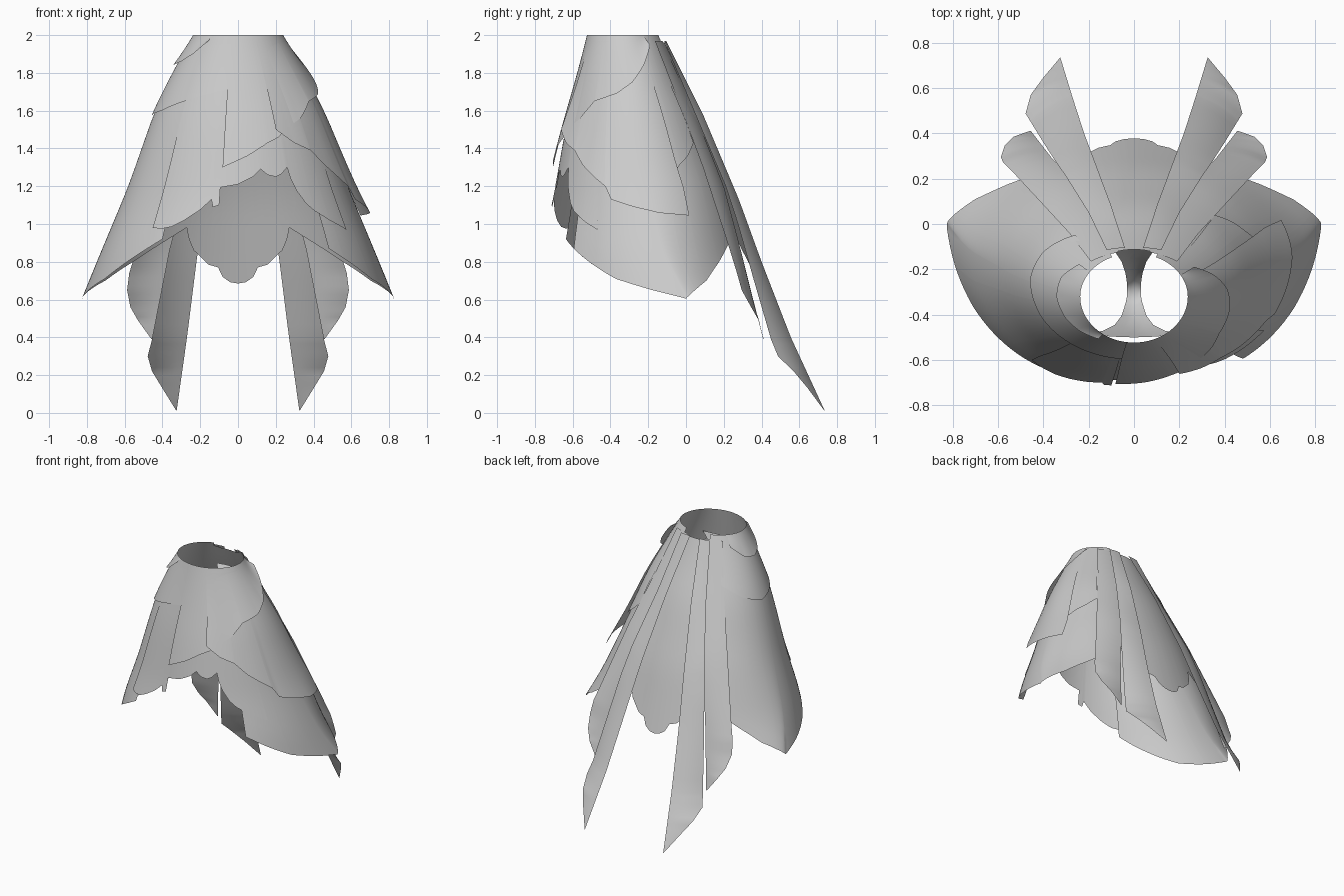
import bpy, bmesh, math
from mathutils import Vector

if "Cube" in bpy.data.objects:
    bpy.data.objects.remove(bpy.data.objects["Cube"], do_unlink=True)

cloth = bpy.data.materials.new("grey_cloth")
cloth.use_nodes = True
COLOUR = (0.6, 0.6, 0.6, 1)
cloth.diffuse_color = COLOUR
cloth.node_tree.nodes["Principled BSDF"].inputs["Base Color"].default_value = COLOUR


def lerp(table, t):
    """Piecewise linear lookup in a list of (key, value) sorted by key."""
    if t <= table[0][0]:
        return table[0][1]
    for (a, va), (b, vb) in zip(table, table[1:]):
        if t <= b:
            return va + (vb - va) * (t - a) / (b - a)
    return table[-1][1]


# Skirt body by height: half width, widest line, front line, back line
WIDTH = [(.61, .825), (.83, .735), (1.2, .58), (1.6, .44), (1.8, .345), (2, .237)]
MIDDLE = [(.62, 0), (.83, -.11), (1.3, -.22), (2, -.32)]
FRONT = [(.62, -.8), (.83, -.77), (1.1, -.7), (1.5, -.635), (1.66, -.6), (2, -.522)]
BACK = [(.62, .4), (.69, .38), (1.13, .25), (1.57, .08), (1.8, -.04), (2, -.13)]


def smooth(table, z):
    """Lookup averaged over nearby heights, to round the corners."""
    return sum(lerp(table, z + d) for d in (-.08, -.04, 0, .04, .08)) / 5 \
        if .75 < z < 1.9 else lerp(table, z)


def skirt_point(angle, z, out):
    """Point on the skirt; 0 degrees is the front, 90 the left (+x)."""
    a = math.radians(angle)
    mid = smooth(MIDDLE, z)
    c = math.cos(a)
    end = smooth(FRONT if c > 0 else BACK, z)
    if c < 0:  # the back flattens toward the hem, leaving a side corner
        c = -abs(c) ** (1 + .3 * min(1, max(0, (1.2 - z) / .5)))
    return Vector(((smooth(WIDTH, z) + out) * math.sin(a),
                   mid - (abs(end - mid) + out) * c, z))


def grid_object(name, columns):
    """Skin a list of equally long point columns."""
    bm = bmesh.new()
    verts = [[bm.verts.new(p) for p in col] for col in columns]
    for left, right in zip(verts, verts[1:]):
        for i in range(len(left) - 1):
            bm.faces.new((left[i], left[i + 1], right[i + 1], right[i]))
    mesh = bpy.data.meshes.new(name)
    bm.to_mesh(mesh)
    bm.free()
    mesh.materials.append(cloth)
    for f in mesh.polygons:
        f.use_smooth = True
    obj = bpy.data.objects.new(name, mesh)
    bpy.context.collection.objects.link(obj)


def panel(name, hem, out=0, top=2, rows=18):
    """Cloth panel from the waist to a hem of (angle, height) points."""
    angles = {a for a, _ in hem}
    lo, hi = min(angles), max(angles)
    steps = max(2, round((hi - lo) / 2.5))
    angles |= {lo + (hi - lo) * i / steps for i in range(steps + 1)}
    columns = []
    for a in sorted(angles):
        low = lerp(hem, a)
        columns.append([skirt_point(a, top + (low - top) * i / rows,
                                    out * (.06 + .94 * (i / rows) ** 1.6))
                        for i in range(rows + 1)])
    grid_object(name, columns)


def mirrored(hem):
    return [(-a, z) for a, z in reversed(hem)]


# Side panels
side = [(42, .87), (49, .82), (64, .71), (78, .65), (90, .605),
        (104, .65), (117, .7), (132, .8), (156, .98)]
panel("left_side_panel", side)
panel("right_side_panel", mirrored([(35, .92)] + side))

# Scalloped back panel, symmetrical about the back
half = [(150, 1.1), (156, .98), (158, .92), (161, .86), (164, .83),
        (168, .785), (172, .77), (174, .72), (177, .692), (180, .685)]
panel("back_panel", half + [(360 - a, z) for a, z in reversed(half[:-1])],
      out=-.004, top=1.96)

# Front panels with a scalloped arch
panel("front_left_panel",
      [(-11, 1.19), (0, 1.21), (8, 1.25), (12.5, 1.29), (16, 1.26), (20.5, 1.25),
       (24, 1.265), (28, 1.3), (29, 1.24), (31, 1.18), (35, 1.11), (39, 1.07),
       (47, 1.02), (54, .985), (57, .97)], out=.008)
panel("front_right_panel",
      [(-41, .98), (-36, .975), (-31, .985), (-25, 1.02), (-18, 1.075), (-13, 1.13),
       (-12, 1.09), (-9, 1.1)], out=.016)

# Overlapping upper layers on the left
panel("left_lower_layer",
      [(22, 1.5), (32, 1.43), (42, 1.39), (50, 1.31), (58, 1.25), (65, 1.2),
       (68, 1.13), (80, 1.09), (92, 1.06), (113, 1.045)], out=.06, top=1.97)
panel("left_back_layer", [(105, 1.27), (112, 1.28), (118, 1.32), (126, 1.36),
                          (136, 1.43)], out=.014, top=1.97)
panel("left_upper_layer",
      [(-8, 1.3), (5, 1.36), (17, 1.43), (24, 1.46), (30, 1.51), (42, 1.56),
       (55, 1.65), (75, 1.69), (90, 1.75), (105, 1.84), (120, 1.95)], out=.042)

# Short layers on the right
panel("right_upper_layer", [(-140, 1.7), (-115, 1.61), (-92, 1.57), (-65, 1.6),
                            (-28, 1.68), (-4, 1.72)], out=.01)
panel("right_collar_layer", [(-125, 1.93), (-105, 1.86), (-85, 1.84), (-65, 1.86),
                             (-50, 1.9), (-35, 1.97)], out=.02)


def sheet(name, inner, outer):
    """Mirrored pair of bulging strips between two falling edges."""
    edge_x = sorted((z, x) for x, _, z in inner)
    edge_y = sorted((z, y) for _, y, z in inner)
    dense = [Vector(p).lerp(Vector(q), i / 4)
             for p, q in zip(outer, outer[1:]) for i in range(4)]
    dense.append(Vector(outer[-1]))
    for label, sign in (("left_", 1), ("right_", -1)):
        columns = []
        for i in range(7):
            t = i / 6
            col = []
            for o in dense:
                start = Vector((lerp(edge_x, o.z), lerp(edge_y, o.z), o.z))
                width = (o - start).length
                p = start.lerp(o, t) + Vector((.5, .85, 0)) * (
                    1.2 * width * width * t * (1 - t))
                col.append(Vector((p.x * sign, p.y, p.z)))
            columns.append(col)
        grid_object(label + name, columns if sign < 0 else columns[::-1])


# Long pointed tails
sheet("tail",
      [(.04, -.105, 1.97), (.104, .09, 1.58), (.175, .28, 1.13), (.22, .4, .8),
       (.27, .555, .4), (.325, .735, .01)],
      [(.12, -.115, 1.97), (.2, .05, 1.58), (.3, .21, 1.2), (.345, .275, 1),
       (.4, .36, .7), (.455, .45, .39), (.478, .487, .3), (.455, .57, .22),
       (.4, .645, .13), (.327, .732, .012)])

# Shorter petals lying under the outer side of each tail
sheet("petal",
      [(.07, -.125, 1.97), (.15, .05, 1.58), (.25, .2, 1.2), (.35, .275, .92),
       (.455, .41, .385)],
      [(.19, -.165, 1.97), (.285, -.04, 1.65), (.405, .09, 1.3), (.535, .23, .87),
       (.576, .27, .74), (.587, .295, .65), (.57, .345, .56), (.53, .385, .49),
       (.458, .411, .39)])

# Narrow strap hanging between the front and back of the waist
strap = [(-.5, .2, 1.82), (-.485, .135, 1.75), (-.46, .085, 1.67), (-.42, .055, 1.58),
         (-.36, .036, 1.5), (-.3, .03, 1.47), (-.25, .03, 1.5), (-.2, .038, 1.6),
         (-.15, .055, 1.71), (-.12, .075, 1.78), (-.09, .1, 1.83)]
columns = [[Vector((u * w, y + .015 * u * u * (1 if y < -.3 else -1), z))
            for u in (-1, -.5, 0, .5, 1)] for y, w, z in strap]
grid_object("inner_strap", columns)
